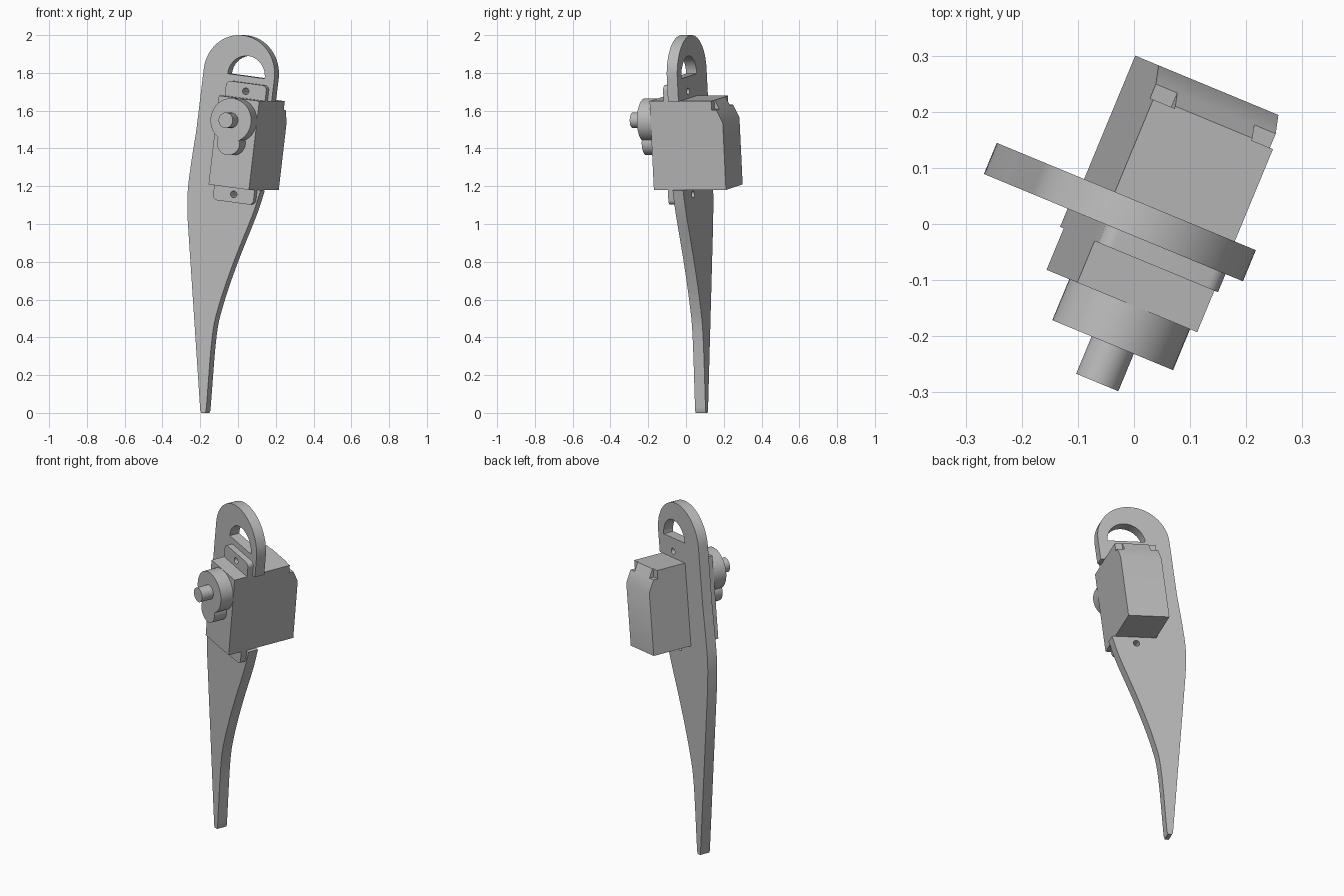
import bpy, bmesh
from math import sin, cos, pi, radians
from mathutils import Matrix, Vector

cube = bpy.data.objects.get("Cube")
if cube:
    bpy.data.objects.remove(cube, do_unlink=True)

GREY = (0.5, 0.5, 0.5, 1)
mat = bpy.data.materials.new("plain grey")
mat.use_nodes = True
mat.diffuse_color = GREY
mat.node_tree.nodes["Principled BSDF"].inputs["Base Color"].default_value = GREY

# Whole model is turned about z; the servo also leans sideways on the plate
TURN = Matrix.Rotation(radians(-22.5), 4, "Z")
SERVO = TURN @ Matrix.Translation((0.0325, 0, 1.43)) @ Matrix.Rotation(radians(7.2), 4, "Y")
HALF_W, HALF_H = 0.1165, 0.237
BODY_FRONT, BODY_BACK = -0.135, 0.278


def arc(cx, cz, r, start, end, n):
    angles = [radians(start + (end - start) * i / n) for i in range(n + 1)]
    return [(cx + r * cos(a), cz + r * sin(a)) for a in angles]


def spline(pts, steps=6):
    """Catmull-Rom curve through the points."""
    v = [Vector(p) for p in pts]
    v = [2 * v[0] - v[1]] + v + [2 * v[-1] - v[-2]]
    out = []
    for a, b, c, d in zip(v, v[1:], v[2:], v[3:]):
        for i in range(steps):
            t = i / steps
            out.append(tuple(0.5 * (2 * b + (c - a) * t + (2 * a - 5 * b + 4 * c - d) * t * t
                                    + (3 * b - a - 3 * c + d) * t ** 3)))
    return out + [tuple(pts[-1])]


def rect(x0, x1, z0, z1):
    return [(x0, z0), (x1, z0), (x1, z1), (x0, z1)]


def prism(name, profile, lo, hi, matrix, axis="Y"):
    """Extrude a flat profile along the y axis (x, z profile) or x axis (y, z profile)."""
    place = (lambda a, b, d: (a, d, b)) if axis == "Y" else (lambda a, b, d: (d, a, b))
    bm = bmesh.new()
    face = bm.faces.new([bm.verts.new(place(a, b, lo)) for a, b in profile])
    ext = bmesh.ops.extrude_face_region(bm, geom=[face])
    move = Vector(place(0, 0, hi - lo))
    bmesh.ops.translate(bm, vec=move, verts=[g for g in ext["geom"] if isinstance(g, bmesh.types.BMVert)])
    bmesh.ops.recalc_face_normals(bm, faces=bm.faces)
    mesh = bpy.data.meshes.new(name)
    bm.to_mesh(mesh)
    bm.free()
    mesh.materials.append(mat)
    ob = bpy.data.objects.new(name, mesh)
    bpy.context.collection.objects.link(ob)
    ob.matrix_world = matrix
    return ob


def activate(ob):
    bpy.ops.object.select_all(action="DESELECT")
    ob.select_set(True)
    bpy.context.view_layer.objects.active = ob


def cut(ob, cutters):
    bpy.context.view_layer.update()
    activate(ob)
    for c in cutters:
        mod = ob.modifiers.new("cut", "BOOLEAN")
        mod.operation, mod.solver, mod.object = "DIFFERENCE", "EXACT", c
        bpy.ops.object.modifier_apply(modifier=mod.name)
    for c in cutters:
        bpy.data.objects.remove(c, do_unlink=True)


def screw_holes():
    return [prism("hole_cutter", arc(0, s * 0.275, 0.018, 0, 345, 23), -0.2, 0.2, SERVO) for s in (1, -1)]


# Tapered arm plate with a rounded top
right_edge = spline([(-0.173, 0.03), (-0.14, 0.4), (-0.1, 0.573), (-0.016, 0.8), (0.092, 1.05), (0.138, 1.18)])
left_edge = spline([(-0.23, 1.5), (-0.262, 1.31), (-0.28, 1.17), (-0.28, 1.02)])
outline = ([(-0.202, 0), (-0.18, 0), (-0.175, 0.012)] + right_edge
           + arc(0.0145, 1.796, 0.204, -7, 173, 32) + left_edge + [(-0.208, 0.012)])
plate = prism("arm_plate", outline, -0.02, 0.04, TURN)

# Half-round grip opening, servo notch open to the side, and screw holes
grip = prism("grip_cutter", arc(0.055, 1.783, 0.107, -7.2, 172.8, 24), -0.2, 0.2, TURN)
notch = prism("notch_cutter", rect(-HALF_W, 0.4, -HALF_H, HALF_H), -0.2, 0.2, SERVO)
cut(plate, [grip, notch] + screw_holes())

# Servo body with a sloped upper back edge and two corner pockets
side = [(BODY_FRONT, -HALF_H), (BODY_BACK, -HALF_H), (BODY_BACK, HALF_H - 0.115),
        (0.222, HALF_H), (BODY_FRONT, HALF_H)]
body = prism("servo_body", side, -HALF_W, HALF_W, SERVO, "X")
pocket = rect(0.218, 0.3, HALF_H - 0.048, HALF_H + 0.1)
cut(body, [prism("pocket_cutter", pocket, min(s * 0.075, s * 0.2), max(s * 0.075, s * 0.2), SERVO, "X")
           for s in (1, -1)])

# Mounting tabs above and below the body
tabs = []
for name, s in (("upper_mounting_tab", 1), ("lower_mounting_tab", -1)):
    r, top = 0.025, 0.318
    shape = ([(HALF_W, 0.2)] + arc(HALF_W - r, top - r, r, 0, 90, 6)
             + arc(r - HALF_W, top - r, r, 90, 180, 6) + [(-HALF_W, 0.2)])
    tab = prism(name, [(x, s * z) for x, z in shape], -0.055, -0.02, SERVO)
    cut(tab, screw_holes())
    tabs.append(tab)

# Round gear housing, small lobe and output shaft
housing = prism("gear_housing", arc(0, 0.12, 0.1165, 0, 352.5, 47), -0.214, BODY_FRONT + 0.005, SERVO)
lobe = prism("gear_lobe", arc(0, 0, 0.066, 0, 348.75, 31), -0.213, BODY_FRONT + 0.005, SERVO)
shaft = prism("output_shaft", arc(0, 0.12, 0.041, 0, 345, 23), -0.286, -0.2, SERVO)

for ob in [plate, body, housing, lobe, shaft] + tabs:
    activate(ob)
    bpy.ops.object.shade_smooth_by_angle(angle=radians(30))
